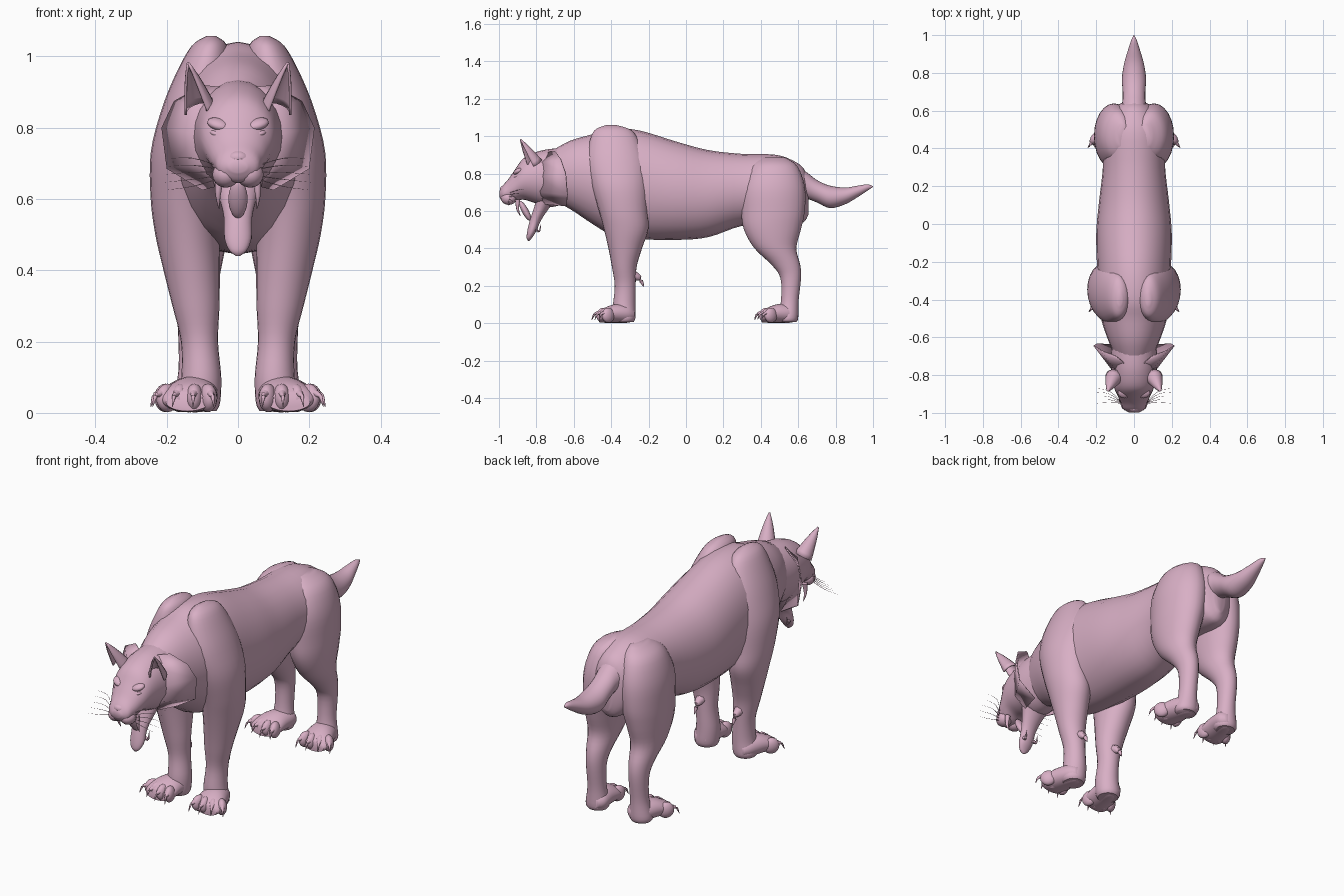
import bpy, bmesh, math
from mathutils import Vector

if "Cube" in bpy.data.objects:
    bpy.data.objects.remove(bpy.data.objects["Cube"])

fur = bpy.data.materials.new("dusty_pink")
fur.use_nodes = True
fur.diffuse_color = (0.69, 0.43, 0.56, 1)
fur.node_tree.nodes["Principled BSDF"].inputs["Base Color"].default_value = fur.diffuse_color
parts = []


def finish(name, bm):
    bmesh.ops.recalc_face_normals(bm, faces=bm.faces)
    mesh = bpy.data.meshes.new(name)
    bm.to_mesh(mesh)
    bm.free()
    mesh.materials.append(fur)
    obj = bpy.data.objects.new(name, mesh)
    bpy.context.collection.objects.link(obj)
    parts.append(obj)
    return obj


def grid(name, rows, closed=True):
    """Skin rows of points; closed rows become a capped tube."""
    bm = bmesh.new()
    rings = [[bm.verts.new(p) for p in row] for row in rows]
    n = len(rings[0])
    for a, b in zip(rings, rings[1:]):
        for i in range(n if closed else n - 1):
            j = (i + 1) % n
            bm.faces.new((a[i], a[j], b[j], b[i]))
    if closed:
        bm.faces.new(rings[0])
        bm.faces.new(rings[-1])
    return finish(name, bm)


def smooth_path(stations, steps=4):
    """Catmull-Rom interpolation of station tuples."""
    s = [Vector(v) for v in stations]
    s = [s[0]] + s + [s[-1]]
    out = []
    for p, a, b, q in zip(s, s[1:], s[2:], s[3:]):
        for k in range(steps):
            t = k / steps
            out.append(a + t / 2 * ((b - p) + t * ((2 * p - 5 * a + 4 * b - q)
                       + t * (3 * (a - b) + q - p))))
    return out + [s[-1]]


def loft(name, axis, stations, side=1, sides=24):
    """Oval rings (position, centre x, other centre, radius x, other radius) along y or z."""
    rows = []
    for pos, cx, c, rx, r in smooth_path(stations):
        row = []
        for i in range(sides):
            a = math.tau * i / sides
            x, o = side * (cx + max(rx, 0.001) * math.cos(a)), c + max(r, 0.001) * math.sin(a)
            row.append((x, pos, o) if axis == "y" else (x, o, pos))
        rows.append(row)
    return grid(name, rows)


def trunk(name, stations):
    """Loft along y from (y, top, bottom, half width)."""
    return loft(name, "y", [(y, 0, (t + b) / 2, w, (t - b) / 2) for y, t, b, w in stations])


def spike(name, points, radius, sides=8):
    """Curved tapering spike through points."""
    pts = smooth_path(points, 3)
    rows = []
    for k, p in enumerate(pts):
        d = (pts[min(k + 1, len(pts) - 1)] - pts[max(k - 1, 0)]).normalized()
        u = d.orthogonal().normalized()
        v = d.cross(u)
        r = radius * (1 - 0.95 * k / (len(pts) - 1))
        rows.append([p + r * (u * math.cos(math.tau * i / sides) + v * math.sin(math.tau * i / sides))
                     for i in range(sides)])
    return grid(name, rows)


def ball(name, centre, radii, turn=(0, 0, 0)):
    bm = bmesh.new()
    bmesh.ops.create_uvsphere(bm, u_segments=16, v_segments=10, radius=1)
    obj = finish(name, bm)
    obj.location, obj.scale, obj.rotation_euler = centre, radii, turn
    return obj


# Torso, head and tail
trunk("torso", [(-0.72, 0.92, 0.66, 0.09), (-0.62, 0.975, 0.61, 0.135), (-0.5, 1.01, 0.53, 0.175),
                (-0.4, 1.04, 0.475, 0.19), (-0.25, 1.03, 0.45, 0.195), (-0.05, 0.97, 0.445, 0.2),
                (0.12, 0.925, 0.46, 0.185), (0.3, 0.905, 0.52, 0.165), (0.48, 0.9, 0.53, 0.165),
                (0.58, 0.865, 0.53, 0.125), (0.63, 0.825, 0.54, 0.085), (0.655, 0.76, 0.58, 0.03)])
trunk("head", [(-0.58, 0.94, 0.66, 0.11), (-0.72, 0.932, 0.62, 0.125), (-0.8, 0.915, 0.64, 0.118),
               (-0.87, 0.88, 0.66, 0.104), (-0.915, 0.82, 0.65, 0.084), (-0.95, 0.77, 0.645, 0.068),
               (-0.98, 0.735, 0.65, 0.056), (-0.998, 0.705, 0.675, 0.025)])
trunk("tail", [(0.56, 0.85, 0.66, 0.09), (0.64, 0.81, 0.665, 0.063), (0.7, 0.765, 0.645, 0.06),
               (0.77, 0.735, 0.615, 0.064), (0.85, 0.725, 0.635, 0.052), (0.92, 0.735, 0.675, 0.032),
               (0.97, 0.742, 0.708, 0.016), (1.0, 0.732, 0.728, 0.002)])

# Hanging lower jaw, tongue and nose
loft("lower_jaw", "z", [(0.66, 0, -0.75, 0.075, 0.05), (0.61, 0, -0.775, 0.055, 0.04),
                        (0.55, 0, -0.805, 0.04, 0.03), (0.49, 0, -0.825, 0.038, 0.024),
                        (0.455, 0, -0.838, 0.024, 0.014), (0.44, 0, -0.84, 0.005, 0.004)])
ball("tongue", (0, -0.86, 0.6), (0.027, 0.018, 0.06), (0.5, 0, 0))
ball("nose", (0, -0.975, 0.715), (0.03, 0.02, 0.02))

FRONT_LEG = [(1.058, 0.075, -0.4, 0.012, 0.03), (1.03, 0.08, -0.39, 0.05, 0.1),
             (0.95, 0.095, -0.38, 0.08, 0.14), (0.85, 0.12, -0.37, 0.095, 0.16),
             (0.73, 0.145, -0.355, 0.1, 0.15), (0.6, 0.15, -0.335, 0.095, 0.13),
             (0.5, 0.142, -0.32, 0.09, 0.118), (0.4, 0.13, -0.325, 0.079, 0.09),
             (0.3, 0.118, -0.33, 0.066, 0.066), (0.2, 0.108, -0.325, 0.052, 0.056),
             (0.1, 0.103, -0.33, 0.056, 0.06), (0.03, 0.11, -0.33, 0.06, 0.06), (0.006, 0.11, -0.33, 0.05, 0.05)]
HIND_LEG = [(0.885, 0.06, 0.47, 0.03, 0.06), (0.84, 0.085, 0.47, 0.08, 0.125),
            (0.73, 0.1, 0.465, 0.106, 0.17), (0.6, 0.11, 0.465, 0.102, 0.17),
            (0.5, 0.118, 0.462, 0.09, 0.152), (0.4, 0.122, 0.478, 0.074, 0.112),
            (0.31, 0.122, 0.535, 0.056, 0.076), (0.24, 0.122, 0.56, 0.047, 0.055),
            (0.12, 0.122, 0.555, 0.045, 0.047), (0.03, 0.125, 0.545, 0.058, 0.055),
            (0.006, 0.125, 0.545, 0.048, 0.045)]


def paw(name, s, cx, y):
    """Broad foot with four fanned toes and claws; y is the heel."""
    loft(name, "y", [(y, cx, 0.045, 0.03, 0.025), (y - 0.03, cx, 0.05, 0.056, 0.047),
                     (y - 0.1, cx + 0.015, 0.052, 0.07, 0.05), (y - 0.16, cx + 0.026, 0.042, 0.078, 0.04),
                     (y - 0.19, cx + 0.03, 0.03, 0.06, 0.025)], s)
    for i in range(4):
        fan = math.radians(-14 + 18 * i)
        d = Vector((s * math.sin(fan), -math.cos(fan), 0))
        root = Vector((s * (cx - 0.028 + 0.038 * i), y - 0.165 + 0.012 * max(0, i - 1), 0.042))
        ball(f"{name}_toe_{i + 1}", root, (0.025, 0.04, 0.04), (0, 0, s * fan))
        tip = root + d * 0.032
        spike(f"{name}_claw_{i + 1}", [tip + Vector((0, 0, 0.012)), tip + d * 0.02 + Vector((0, 0, 0.004)),
                                       tip + d * 0.033 - Vector((0, 0, 0.026))], 0.011)


def ear(name, s):
    """Cupped shell opening forward and outward."""
    base, tip = Vector((0.106, -0.81, 0.85)), Vector((0.14, -0.885, 0.982))
    axis = (tip - base).normalized()
    back = Vector((-0.35, 0.8, 0))
    back = (back - axis * back.dot(axis)).normalized()
    across = axis.cross(back)
    rows = []
    for k in range(8):
        t = k / 7
        r = 0.046 * max(0.03, 1 - t) ** 0.7
        row = [base.lerp(tip, t) + r * (back * math.cos(a) + across * math.sin(a))
               for a in [math.radians(-125 + 25 * i) for i in range(11)]]
        rows.append([(s * p.x, p.y, p.z) for p in row])
    obj = grid(name, rows, closed=False)
    obj.modifiers.new("thickness", "SOLIDIFY").thickness = 0.007


RUFF_INNER = [(0.05, -0.74, 0.915), (0.1, -0.77, 0.86), (0.112, -0.78, 0.78), (0.105, -0.78, 0.7), (0.06, -0.76, 0.635)]
RUFF_OUTER = [(0.1, -0.7, 0.92), (0.18, -0.67, 0.875), (0.215, -0.645, 0.8), (0.2, -0.635, 0.685), (0.1, -0.64, 0.625)]

for side, s in (("left", 1), ("right", -1)):
    # Legs and paws
    loft(f"{side}_front_leg", "z", FRONT_LEG, s)
    loft(f"{side}_hind_leg", "z", HIND_LEG, s)
    paw(f"{side}_front_paw", s, 0.112, -0.275)
    paw(f"{side}_hind_paw", s, 0.117, 0.595)
    spike(f"{side}_wrist_pad", [(s * 0.11, -0.285, 0.255), (s * 0.11, -0.25, 0.24), (s * 0.11, -0.225, 0.195)], 0.03)

    # Ears and cheek ruff
    ear(f"{side}_ear", s)
    ruff = grid(f"{side}_cheek_ruff", [[(s * x, y, z) for x, y, z in row]
                                      for row in (RUFF_INNER, RUFF_OUTER)], closed=False)
    ruff.modifiers.new("thickness", "SOLIDIFY").thickness = 0.006

    # Brow, eye, muzzle pad and fangs
    ball(f"{side}_brow", (s * 0.054, -0.897, 0.81), (0.034, 0.026, 0.016), (0.3, s * -0.3, s * 0.35))
    ball(f"{side}_eye", (s * 0.058, -0.906, 0.782), (0.022, 0.016, 0.01), (0, s * -0.3, s * 0.35))
    ball(f"{side}_muzzle_pad", (s * 0.034, -0.948, 0.668), (0.038, 0.042, 0.036))
    spike(f"{side}_upper_fang", [(s * 0.052, -0.9, 0.66), (s * 0.056, -0.9, 0.61), (s * 0.053, -0.885, 0.572)], 0.014)
    spike(f"{side}_lower_fang", [(s * 0.03, -0.8, 0.5), (s * 0.034, -0.785, 0.49), (s * 0.034, -0.775, 0.53)], 0.01)

    # Whiskers
    for i in range(5):
        z = 0.655 + 0.01 * i
        spike(f"{side}_whisker_{i + 1}", [(s * 0.06, -0.95, z), (s * 0.13, -0.945 + 0.015 * i, z - 0.02 + 0.01 * i),
                                          (s * 0.205, -0.95 + 0.02 * i, z - 0.03 + 0.012 * i)], 0.0018, 5)

bpy.ops.object.select_all(action="DESELECT")
for obj in parts:
    obj.select_set(True)
bpy.context.view_layer.objects.active = parts[0]
bpy.ops.object.shade_smooth_by_angle(angle=math.radians(50))
